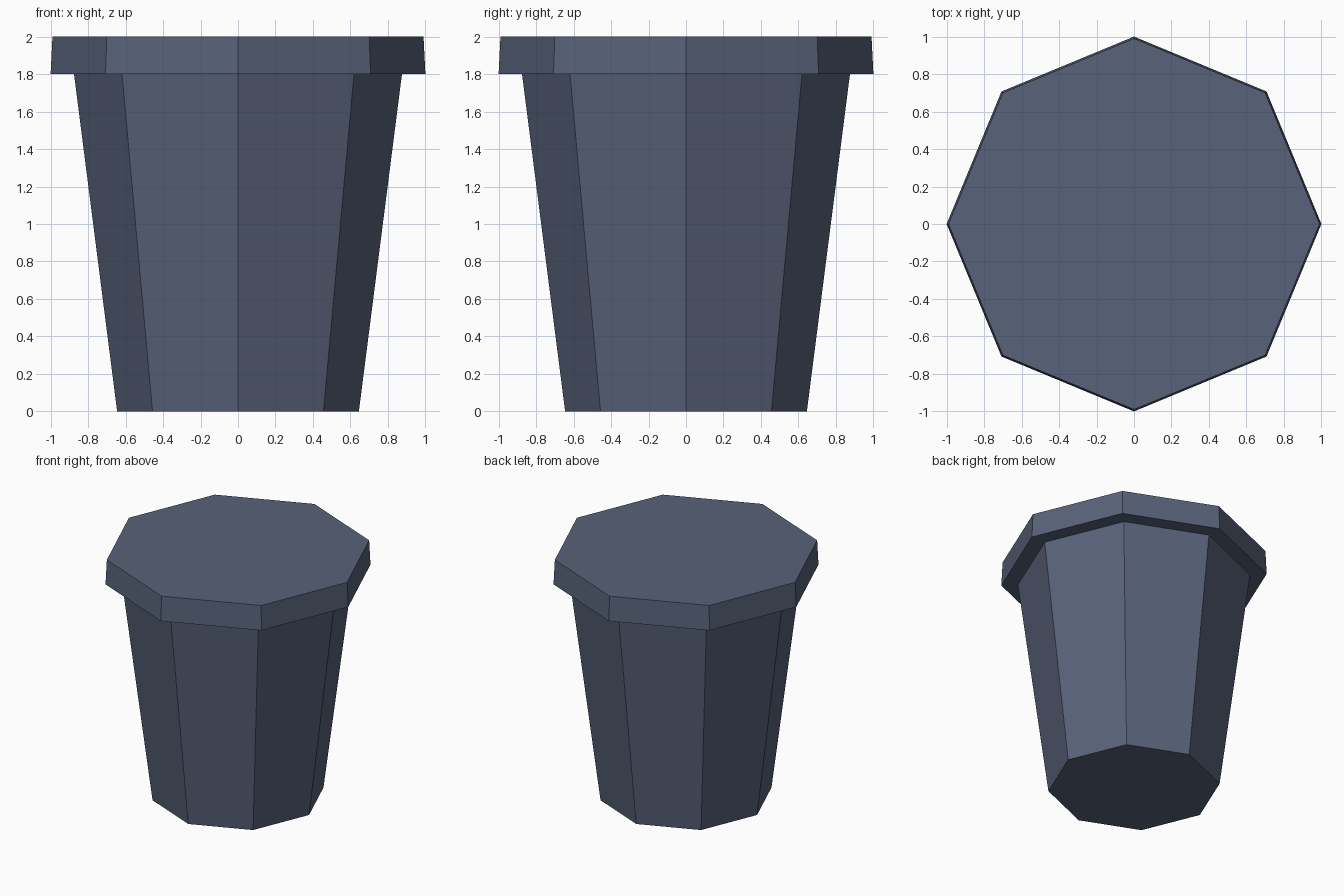
import bpy, bmesh, math

if "Cube" in bpy.data.objects:
    bpy.data.objects.remove(bpy.data.objects["Cube"])

SIDES = 8
# (radius, height): base, top of tapered body, underside of rim, top of rim
PROFILE = [(0.645, 0.0), (0.875, 1.8), (1.0, 1.8), (0.99, 2.0)]

mat = bpy.data.materials.new("slate_blue_grey")
mat.diffuse_color = (0.098, 0.122, 0.192, 1.0)
mat.use_nodes = True
mat.node_tree.nodes["Principled BSDF"].inputs["Base Color"].default_value = mat.diffuse_color

# Octagonal bin: tapered body and overhanging lid rim as one closed shell
bm = bmesh.new()
rings = []
for r, z in PROFILE:
    rings.append([bm.verts.new((r * math.cos(math.tau * i / SIDES),
                                r * math.sin(math.tau * i / SIDES), z))
                  for i in range(SIDES)])
for lower, upper in zip(rings, rings[1:]):
    for i in range(SIDES):
        j = (i + 1) % SIDES
        bm.faces.new((lower[i], lower[j], upper[j], upper[i]))

# Flat base and lid
bm.faces.new(rings[0][::-1])
bm.faces.new(rings[-1])
bmesh.ops.recalc_face_normals(bm, faces=bm.faces)

mesh = bpy.data.meshes.new("lidded_bin")
bm.to_mesh(mesh)
bm.free()
mesh.materials.append(mat)
bpy.context.collection.objects.link(bpy.data.objects.new("lidded_bin", mesh))
